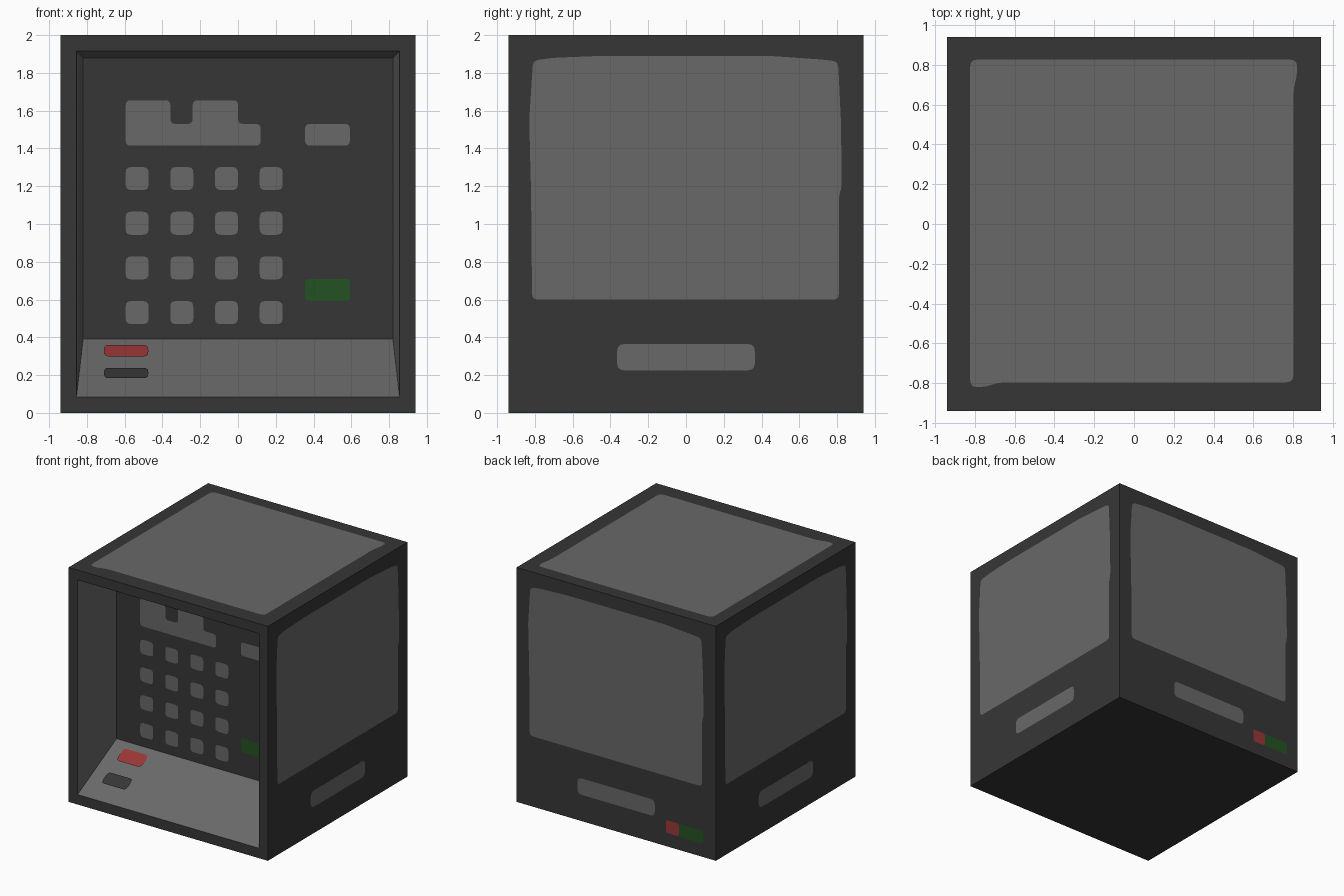
import bpy
import bmesh
from mathutils import Vector

cube = bpy.data.objects.get("Cube")
if cube:
    bpy.data.objects.remove(cube, do_unlink=True)


def material(name, colour):
    mat = bpy.data.materials.new(name)
    mat.use_nodes = True
    mat.diffuse_color = (*colour, 1)
    bsdf = mat.node_tree.nodes["Principled BSDF"]
    bsdf.inputs["Base Color"].default_value = (*colour, 1)
    bsdf.inputs["Roughness"].default_value = 0.8
    return mat


DARK = material("dark grey", (0.037, 0.037, 0.037))
GREY = material("mid grey", (0.14, 0.14, 0.14))
RED = material("red", (0.32, 0.037, 0.037))
GREEN = material("green", (0.017, 0.085, 0.017))

HALF, HEIGHT, RIM = 0.94, 2.0, 0.12
BACK_Y, SLOPE_TOP = -0.466, 0.39
X, Y, Z = Vector((1, 0, 0)), Vector((0, 1, 0)), Vector((0, 0, 1))


def add_object(name, bm, *mats):
    mesh = bpy.data.meshes.new(name)
    bm.to_mesh(mesh)
    bm.free()
    for mat in mats:
        mesh.materials.append(mat)
    obj = bpy.data.objects.new(name, mesh)
    bpy.context.collection.objects.link(obj)
    return obj


def rounded(points, radius, steps=3):
    """Round every corner of an outline with a small curve."""
    pts = [Vector(p) for p in points]
    out = []
    for i, p in enumerate(pts):
        ends = []
        for q in (pts[i - 1], pts[(i + 1) % len(pts)]):
            edge = q - p
            ends.append(p + edge.normalized() * min(radius, edge.length * 0.4))
        a, b = ends
        for s in range(steps + 1):
            t = s / steps
            out.append(a * (1 - t) ** 2 + p * 2 * t * (1 - t) + b * t * t)
    return out


def rect(x0, x1, z0, z1):
    return [(x0, z0), (x1, z0), (x1, z1), (x0, z1)]


def plate(name, outline, origin, u, v, mat, radius=0.03):
    """Thin flat marking lying on the surface spanned by u and v."""
    lift = u.cross(v).normalized() * 0.002
    bm = bmesh.new()
    bm.faces.new([bm.verts.new(origin + u * p.x + v * p.y + lift)
                  for p in rounded(outline, radius)])
    return add_object(name, bm, mat)


# Body: a box whose front is pushed in to a recess with a sloping floor
bm = bmesh.new()
bmesh.ops.create_cube(bm, size=1)
for vert in bm.verts:
    vert.co = (vert.co.x * HALF * 2, vert.co.y * HALF * 2, (vert.co.z + 0.5) * HEIGHT)
bm.normal_update()
front = min(bm.faces, key=lambda f: f.calc_center_median().y)
bmesh.ops.inset_region(bm, faces=[front], thickness=RIM)
walls = bmesh.ops.inset_region(bm, faces=[front], thickness=0.05)["faces"]
for vert in front.verts:
    vert.co.x = (HALF - RIM) * (1 if vert.co.x > 0 else -1)
    vert.co.y = BACK_Y
    vert.co.z = HEIGHT - RIM if vert.co.z > 1 else SLOPE_TOP
for face in walls:
    face.material_index = 1
front.material_index = 0
add_object("body", bm, DARK, GREY)

# Large panel and lower slot on the two sides and the back
side_panel = [(-0.815, 0.6), (0.81, 0.6), (0.81, 1.15), (0.825, 1.2), (0.82, 1.55),
              (0.805, 1.86), (0.73, 1.87), (0.44, 1.89), (-0.45, 1.89), (-0.7, 1.88),
              (-0.81, 1.865), (-0.83, 1.55), (-0.82, 1.15)]
for side, normal, u in (("right", X, Y), ("back", Y, -X), ("left", -X, -Y)):
    origin = normal * HALF
    plate(side + "_panel", side_panel, origin, u, Z, GREY)
    plate(side + "_slot", rect(-0.365, 0.365, 0.225, 0.365), origin, u, Z, GREY, 0.04)

# Back indicator lights
plate("back_red_light", rect(0.47, 0.592, 0.115, 0.225), Y * HALF, -X, Z, RED, 0.02)
plate("back_green_light", rect(0.592, 0.827, 0.115, 0.225), Y * HALF, -X, Z, GREEN, 0.02)

# Top panel with two small bulging corners
top_panel = [(-0.825, -0.82), (-0.75, -0.82), (-0.68, -0.797), (0.803, -0.797),
             (0.803, 0.68), (0.82, 0.75), (0.82, 0.828), (-0.825, 0.828)]
plate("top_panel", top_panel, Z * HEIGHT, X, Y, GREY, 0.04)

# Display and keys on the recessed wall
wall = Y * BACK_Y
display = [(-0.595, 1.415), (0.12, 1.415), (0.12, 1.53), (0, 1.53), (0, 1.655),
           (-0.24, 1.655), (-0.24, 1.53), (-0.358, 1.53), (-0.358, 1.655), (-0.595, 1.655)]
plate("display", display, wall, X, Z, GREY, 0.025)
plate("small_display", rect(0.355, 0.592, 1.415, 1.53), wall, X, Z, GREY, 0.025)
plate("green_key", rect(0.355, 0.592, 0.592, 0.71), wall, X, Z, GREEN, 0.02)
KEY, PITCH = 0.122, 0.2365
for row in range(4):
    for col in range(4):
        x, z = -0.595 + col * PITCH, 0.47 + row * PITCH
        plate(f"key_{row + 1}_{col + 1}", rect(x, x + KEY, z, z + KEY), wall, X, Z, GREY, 0.03)

# Marks on the sloping floor
run = (BACK_Y + HALF) / (SLOPE_TOP - RIM)
slope_up = Vector((0, run, 1))
slope_origin = Vector((0, -HALF - RIM * run, 0))
plate("slope_red_mark", rect(-0.71, -0.475, 0.297, 0.358), slope_origin, X, slope_up, RED, 0.025)
plate("slope_dark_mark", rect(-0.71, -0.475, 0.182, 0.237), slope_origin, X, slope_up, DARK, 0.025)
